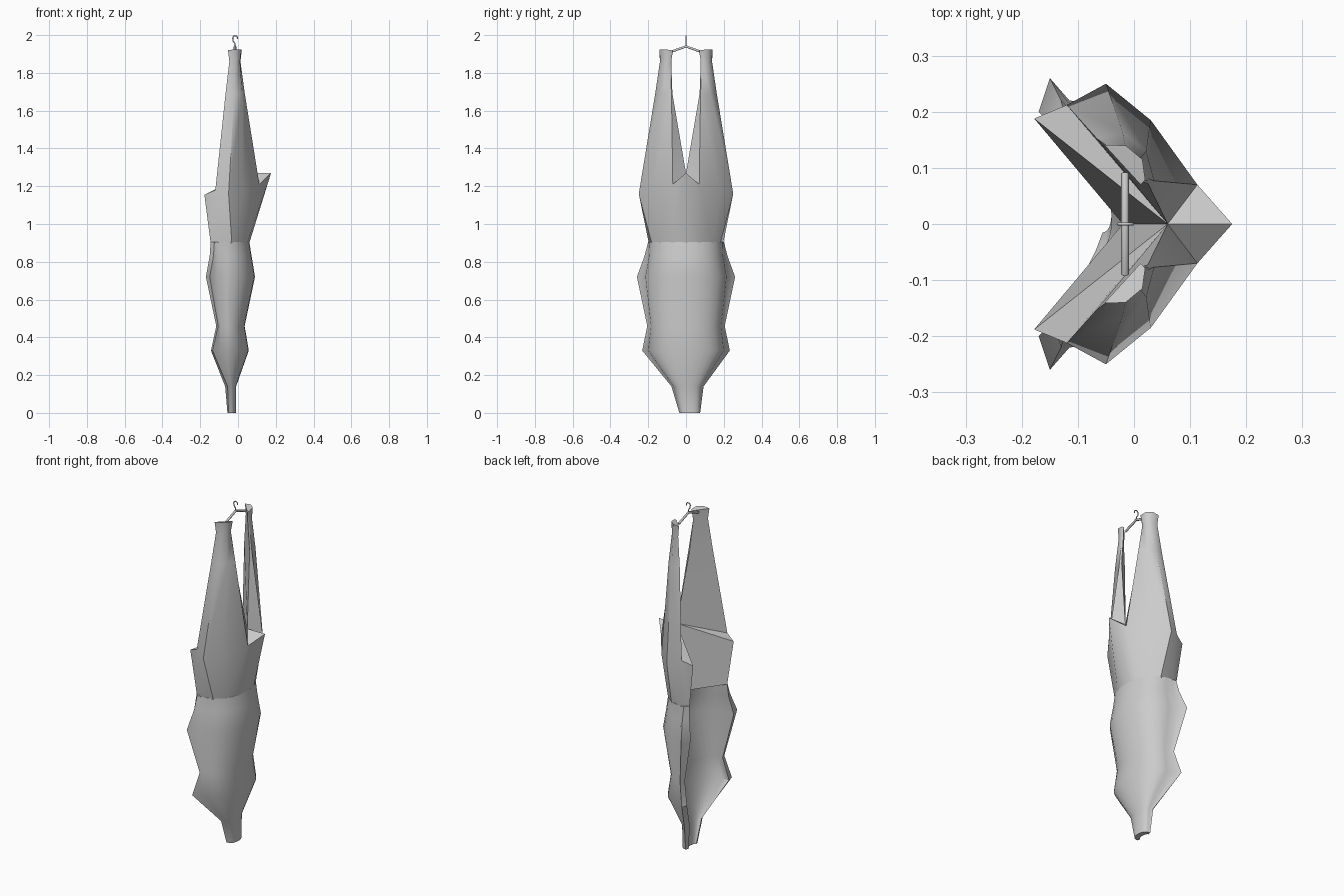
import bpy, bmesh, math

if "Cube" in bpy.data.objects:
    bpy.data.objects.remove(bpy.data.objects["Cube"])


def finish(name, bm, angle=30):
    bmesh.ops.remove_doubles(bm, verts=bm.verts, dist=0.0005)
    bmesh.ops.recalc_face_normals(bm, faces=bm.faces)
    me = bpy.data.meshes.new(name)
    bm.to_mesh(me)
    bm.free()
    ob = bpy.data.objects.new(name, me)
    bpy.context.collection.objects.link(ob)
    bpy.ops.object.select_all(action='DESELECT')
    ob.select_set(True)
    bpy.context.view_layer.objects.active = ob
    bpy.ops.object.shade_smooth_by_angle(angle=math.radians(angle))
    return ob


def bridge(bm, a, b, closed=True):
    n = len(a)
    for i in range(n if closed else n - 1):
        j = (i + 1) % n
        bm.faces.new((a[i], a[j], b[j], b[i]))


def arc(xs, xe, ye, n):
    # rounded V section from the spine to the open edge
    return [(xs + (xe - xs) * (i / n) ** 2, ye * math.sin(i / n * math.pi / 2))
            for i in range(n + 1)]


def full(half):
    return [(x, -y) for x, y in reversed(half[1:])] + half


# Ribcage, shoulders and neck: open shell with flared edges
# z, y shift, spine x, body edge x, y, flared tip x, y, inner spine x, inner edge x, y
levels = [
    (0.905, 0, 0.06, -0.105, 0.197, -0.125, 0.20, 0.02, -0.145, 0.175),
    (0.83, 0, 0.072, -0.105, 0.20, -0.13, 0.22, 0.035, -0.15, 0.18),
    (0.72, 0, 0.09, -0.115, 0.22, -0.15, 0.26, 0.05, -0.17, 0.20),
    (0.46, 0, 0.035, -0.09, 0.19, -0.105, 0.205, 0.0, -0.115, 0.175),
    (0.33, 0, 0.057, -0.10, 0.205, -0.135, 0.232, 0.015, -0.143, 0.195),
    (0.14, 0.008, -0.01, -0.045, 0.075, -0.055, 0.085, -0.04, -0.068, 0.055),
    (0.0, 0.02, -0.01, -0.044, 0.052, -0.05, 0.055, -0.04, -0.056, 0.035),
]
bm = bmesh.new()
rings = []
for z, sh, xs, bx, by, tx, ty, ix, iex, iy in levels:
    outer = arc(xs, bx, by, 7) + [(tx, ty)]
    pts = full(outer) + full(arc(ix, iex, iy, 8))[::-1]
    rings.append([bm.verts.new((x, y + sh, z)) for x, y in pts])
for a, b in zip(rings, rings[1:]):
    bridge(bm, a, b)
for r in (rings[0], rings[-1]):  # rim strips
    m = len(r)
    for i in range(m // 2 - 1):
        bm.faces.new((r[i], r[i + 1], r[m - 2 - i], r[m - 1 - i]))
finish("ribcage_shell", bm, 40)

# Hind legs: slim split legs, flat on the inner side; rings start at the inner edge
leg_rings = [
    [(0.012, 0.07, 1.915), (0.02, 0.078, 1.92), (0.015, 0.115, 1.925),
     (-0.015, 0.14, 1.925), (-0.053, 0.141, 1.92)],
    [(0.008, 0.078, 1.86), (0.013, 0.085, 1.86), (0.01, 0.115, 1.86),
     (-0.015, 0.138, 1.86), (-0.046, 0.138, 1.86)],
    [(0.025, 0.072, 1.69), (0.036, 0.077, 1.69), (0.022, 0.13, 1.69),
     (-0.02, 0.163, 1.69), (-0.066, 0.152, 1.69)],
    [(0.06, 0, 1.27), (0.113, 0.07, 1.21), (0.03, 0.185, 1.17),
     (-0.05, 0.25, 1.16), (-0.12, 0.212, 1.18)],
]
base = arc(0.06, -0.105, 0.197, 4)
bm = bmesh.new()
for s in (1, -1):
    def new(p):
        return bm.verts.new((p[0], p[1] * s, p[2]))
    rs = [[new(p) for p in r] for r in leg_rings]
    for a, b in zip(rs, rs[1:]):
        bridge(bm, a, b)
    bm.faces.new(rs[0])
    hip = rs[-1]
    # Tail end, belly ledge and ham
    tail, lip = new((0.175, 0, 1.27)), new((-0.178, 0.188, 1.155))
    bm.faces.new((hip[0], hip[1], tail))
    bm.faces.new((hip[0], hip[4], lip))
    upper = [tail] + hip[1:] + [lip, hip[0]]
    low = [new((x, y, 0.9)) for x, y in base]
    low += [new((-0.145, 0.175, 0.9)), new((-0.02, 0, 0.9))]
    bridge(bm, upper, [low[0], low[1], low[2], low[3], low[4], low[5], low[6]], closed=False)
    bm.faces.new(low)
finish("hind_legs", bm, 48)


def rod(name, pts, r):
    cu = bpy.data.curves.new(name, 'CURVE')
    cu.dimensions = '3D'
    cu.bevel_depth = r
    cu.bevel_resolution = 1
    cu.use_fill_caps = True
    sp = cu.splines.new('POLY')
    sp.points.add(len(pts) - 1)
    for p, c in zip(sp.points, pts):
        p.co = (*c, 1)
    ob = bpy.data.objects.new(name, cu)
    bpy.context.collection.objects.link(ob)


# Spreader bar and hook
rod("spreader_bar", [(-0.016, -0.09, 1.908), (-0.016, 0, 1.94), (-0.016, 0.09, 1.908)], 0.007)
hook = [(-0.016, 0, 1.935), (-0.016, 0, 1.955), (-0.026, 0, 1.97)]
hook += [(-0.015 - 0.013 * math.cos(a), 0, 1.984 + 0.013 * math.sin(a))
         for a in [math.radians(d) for d in range(0, 201, 40)]]
rod("hanging_hook", hook, 0.003)
